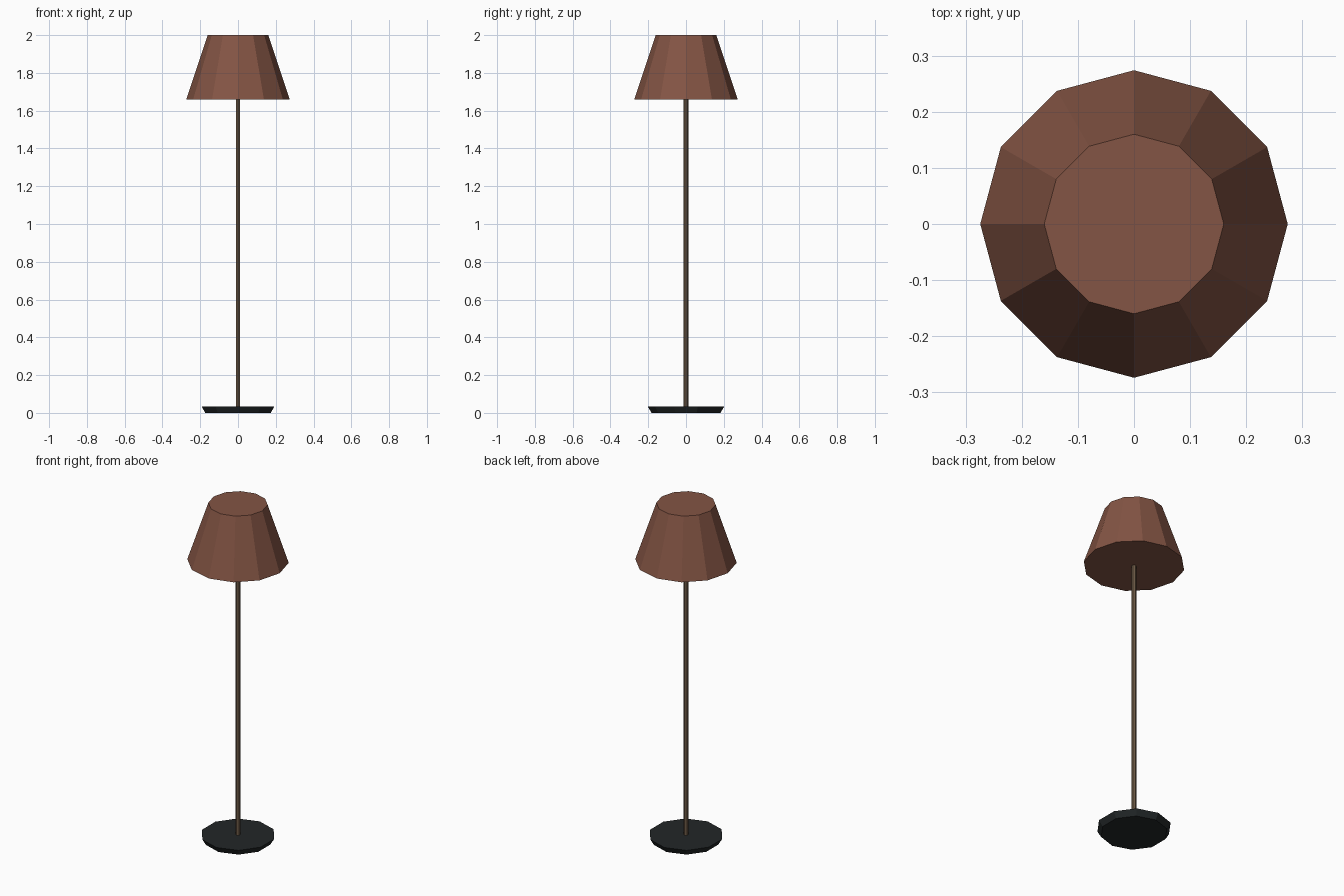
import bpy

if "Cube" in bpy.data.objects:
    bpy.data.objects.remove(bpy.data.objects["Cube"])


def material(name, rgb):
    m = bpy.data.materials.new(name)
    m.diffuse_color = (*rgb, 1)
    m.use_nodes = True
    m.node_tree.nodes["Principled BSDF"].inputs["Base Color"].default_value = m.diffuse_color
    return m


def frustum(name, sides, r_bottom, r_top, z0, z1, mat):
    bpy.ops.mesh.primitive_cone_add(vertices=sides, radius1=r_bottom, radius2=r_top,
                                    depth=z1 - z0, location=(0, 0, (z0 + z1) / 2))
    ob = bpy.context.object
    ob.name = name
    ob.data.materials.append(mat)
    return ob


brown = material("shade_brown", (0.23, 0.09, 0.058))
bronze = material("pole_bronze", (0.15, 0.1, 0.06))
black = material("base_black", (0.016, 0.02, 0.021))

# Ten-sided foot, flaring upwards
frustum("base", 10, 0.182, 0.203, 0, 0.035, black)
# Thin hexagonal pole
frustum("pole", 6, 0.0125, 0.0125, 0.03, 1.67, bronze)
# Twelve-sided closed lampshade
frustum("lampshade", 12, 0.274, 0.16, 1.66, 2.0, brown)
